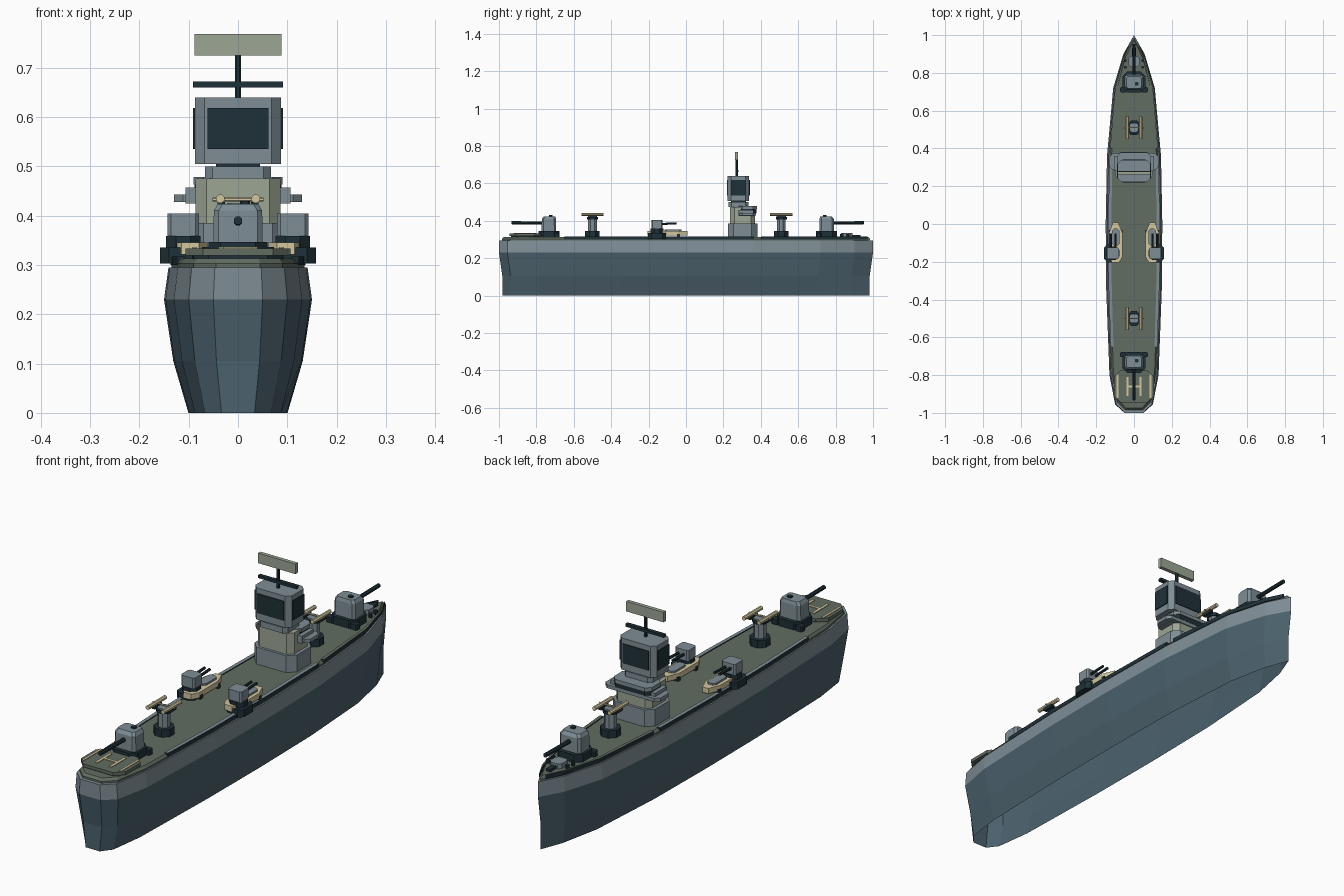
import bpy, bmesh, math
from mathutils import Vector

cube = bpy.data.objects.get("Cube")
if cube:
    bpy.data.objects.remove(cube, do_unlink=True)


def material(name, rgb):
    lin = [((c / 255 + 0.055) / 1.055) ** 2.4 for c in rgb] + [1]
    m = bpy.data.materials.new(name)
    m.use_nodes = True
    m.diffuse_color = lin
    m.node_tree.nodes["Principled BSDF"].inputs["Base Color"].default_value = lin
    return m


HULL = material("hull blue grey", (75, 97, 109))
GREY = material("light grey", (126, 141, 149))
DECK = material("deck green", (97, 109, 98))
DARK = material("dark steel", (31, 49, 56))
CREAM = material("cream", (211, 199, 160))
BEIGE = material("olive beige", (156, 166, 149))


def loft(name, rings, mats, top=None, bottom=True):
    """Skin equal-length rings; one material per band, and one for the top."""
    bm = bmesh.new()
    slots = list(dict.fromkeys(mats + [top or mats[-1]]))
    loops = [[bm.verts.new(p) for p in r] for r in rings]
    n = len(loops[0])
    for a, b, m in zip(loops, loops[1:], mats):
        for i in range(n):
            j = (i + 1) % n
            bm.faces.new((a[i], a[j], b[j], b[i])).material_index = slots.index(m)
    if bottom:
        bm.faces.new(loops[0][::-1]).material_index = slots.index(mats[0])
    bm.faces.new(loops[-1]).material_index = slots.index(top or mats[-1])
    bmesh.ops.recalc_face_normals(bm, faces=bm.faces)
    me = bpy.data.meshes.new(name)
    bm.to_mesh(me)
    bm.free()
    for m in slots:
        me.materials.append(m)
    ob = bpy.data.objects.new(name, me)
    bpy.context.collection.objects.link(ob)


def prism(name, pts, z0, z1, mat, top=None):
    loft(name, [[(x, y, z) for x, y in pts] for z in (z0, z1)], [mat], top)


def outline(cx, cy, hx, hy, c):
    """Rectangle with cut corners (c = 0 gives a plain rectangle)."""
    corners = ((1, -1), (1, 1), (-1, 1), (-1, -1))
    if not c:
        return [(cx + sx * hx, cy + sy * hy) for sx, sy in corners]
    pts = []
    for sx, sy in corners:
        ends = [(cx + sx * (hx - c), cy + sy * hy), (cx + sx * hx, cy + sy * (hy - c))]
        pts += ends if sx * sy < 0 else ends[::-1]
    return pts


def block(name, cx, cy, hx, hy, z0, z1, mat, c=0.0, top=None):
    prism(name, outline(cx, cy, hx, hy, c), z0, z1, mat, top)


def rod(name, a, b, r, mat, n=8):
    a, b = Vector(a), Vector(b)
    q = (b - a).to_track_quat("Z", "Y")
    ring = [q @ Vector((r * math.cos(t), r * math.sin(t), 0))
            for t in (math.tau * (i + 0.5) / n for i in range(n))]
    loft(name, [[p + v for v in ring] for p in (a, b)], [mat])


# Hull, lofted from one waterline shape and open underneath
STATIONS = [(-1, .05), (-.955, .1), (-.8, .13), (-.35, .147), (0, .15),
            (.36, .143), (.72, .11), (.9, .056), (1, 0)]


def width(y):
    for (y0, w0), (y1, w1) in zip(STATIONS, STATIONS[1:]):
        if y <= y1:
            return w0 + (w1 - w0) * (y - y0) / (y1 - y0)


def ship_ring(z, ws, ls):
    right = [(w * ws, y * ls, z) for y, w in STATIONS]
    return right + [(-x, y, z) for x, y, z in right[-2::-1]]


loft("hull", [ship_ring(0, .67, .982), ship_ring(.105, .875, .982),
              ship_ring(.23, 1, 1), ship_ring(.295, .94, 1)], [HULL, HULL, GREY], bottom=False)
loft("deck", [ship_ring(.293, .9, .985), ship_ring(.303, .9, .985),
              ship_ring(.313, .84, .975)], [DECK, DECK])

# Side walkways and bow bulwarks follow the hull edge
for s, side in ((1, "left"), (-1, "right")):
    for part, ys, m in (("walkway", (-.65, -.35, 0, .36), GREY),
                        ("bulwark", (.4, .72, .9, .97), DECK)):
        pts = [(s * width(y) * .91, y) for y in ys] + [(s * width(y) * .8, y) for y in ys[::-1]]
        prism(side + "_" + part, pts, .3, .317, DARK, m)

# Landing pad with markings
block("pad_footing", 0, -.86, .09, .075, .305, .319, DARK, .03)
block("landing_pad", 0, -.86, .106, .085, .319, .333, DECK, .035)
block("pad_cross_bar", 0, -.86, .03, .006, .333, .336, CREAM)
for s in (1, -1):
    block("pad_letter_bar", s * .034, -.86, .006, .05, .333, .336, CREAM)
    block("pad_edge_stripe", s * .088, -.86, .005, .062, .333, .336, CREAM)


def main_turret(name, y, d):
    block(name + "_base", 0, y, .06, .056, .31, .346, DARK, .025)
    for s in (1, -1):
        block(name + "_ready_box", s * .056, y - d * .042, .017, .014, .31, .336, DARK, .005)
    loft(name + "_house", [[(px, py, z) for px, py in outline(0, y + o, hx, hy, .01)]
                           for z, hx, hy, o in ((.346, .05, .039, 0), (.41, .049, .038, 0),
                                                (.424, .041, .031, -d * .003))], [GREY, GREY])
    block(name + "_hatch", .014, y - d * .01, .01, .009, .423, .43, DARK, .004)
    rod(name + "_barrel", (0, y + d * .035, .388), (0, y + d * .2, .39), .009, DARK)


main_turret("stern_turret", -.733, -1)
main_turret("bow_turret", .752, 1)

# Twin light guns on pedestals
for name, y in (("stern_light_gun", -.5), ("bow_light_gun", .51)):
    rod(name + "_base", (0, y, .31), (0, y, .345), .042, DARK)
    rod(name + "_column", (0, y, .345), (0, y, .41), .025, GREY)
    rod(name + "_collar", (0, y, .408), (0, y, .42), .032, DARK)
    block(name + "_cap", 0, y, .022, .022, .42, .426, GREY, .008)
    rod(name + "_axle", (-.052, y, .433), (.052, y, .433), .004, CREAM, 6)
    for s in (1, -1):
        rod(name + "_barrel", (s * .036, y - .06, .434), (s * .036, y + .06, .434), .009, CREAM)
        block(name + "_cradle", s * .034, y, .008, .025, .416, .428, DARK)

# Boats, each carrying a twin gun at its stern, beside an outboard sponson
for s, side in ((1, "left"), (-1, "right")):
    b = s * .097
    half = [(.018, -.205), (.035, -.175), (.035, -.045), (.014, .008)]
    shape = [(b + x, y) for x, y in half] + [(b - x, y) for x, y in half[::-1]]
    prism(side + "_boat", shape, .322, .345, CREAM)
    block(side + "_boat_cabin", b, -.07, .02, .045, .344, .353, GREY, .01)
    for y in (-.16, -.04):
        block(side + "_boat_cradle", b, y, .037, .008, .308, .33, DARK)
    g = s * .111
    block(side + "_sponson", s * .116, -.155, .042, .048, .303, .335, DARK, .018)
    rod(side + "_gun_base", (g, -.155, .333), (g, -.155, .359), .038, DARK)
    block(side + "_gun_house", g, -.155, .032, .03, .359, .404, GREY, .007)
    for o in (-.012, .012):
        rod(side + "_gun_barrel", (g + o, -.13, .383), (g + o, -.05, .387), .006, DARK)

# Command tower
T = .28
block("tower_base", 0, .303, .1, .078, .31, .385, GREY, .03)
block("tower_middle", 0, .303, .086, .067, .385, .475, BEIGE, .022)
block("bridge_wings", 0, .33, .13, .045, .428, .443, GREY, .018)
block("bridge_window_band", 0, .326, .088, .05, .443, .463, DARK, .02)
block("bridge_roof", 0, .33, .09, .049, .463, .478, GREY, .02)
for s in (1, -1):
    block("wing_cabin", s * .096, .32, .01, .04, .425, .457, GREY)
block("tower_upper", 0, T, .067, .053, .475, .5, GREY, .015)
block("tower_neck", 0, T, .045, .04, .5, .506, DARK)
block("tower_head", 0, T, .087, .058, .505, .64, GREY, .019)
for s in (1, -1):
    block("head_end_panel", 0, T + s * .0585, .062, .003, .535, .618, DARK)
    block("head_side_panel", s * .088, T, .003, .039, .535, .618, DARK)

# Mast and aerial
rod("mast", (0, .272, .64), (0, .272, .727), .007, DARK)
block("mast_yard", 0, .272, .091, .008, .66, .672, DARK)
block("aerial_panel", 0, .27, .088, .008, .725, .768, BEIGE)

# Bow winch gear and bollards
block("breakwater", 0, .86, .028, .03, .312, .334, GREY, .012)
block("winch", 0, .91, .01, .022, .312, .324, DARK)
for s in (1, -1):
    for y in (.83, .865):
        rod("bollard", (s * .046, y, .31), (s * .046, y, .33), .008, DARK)
